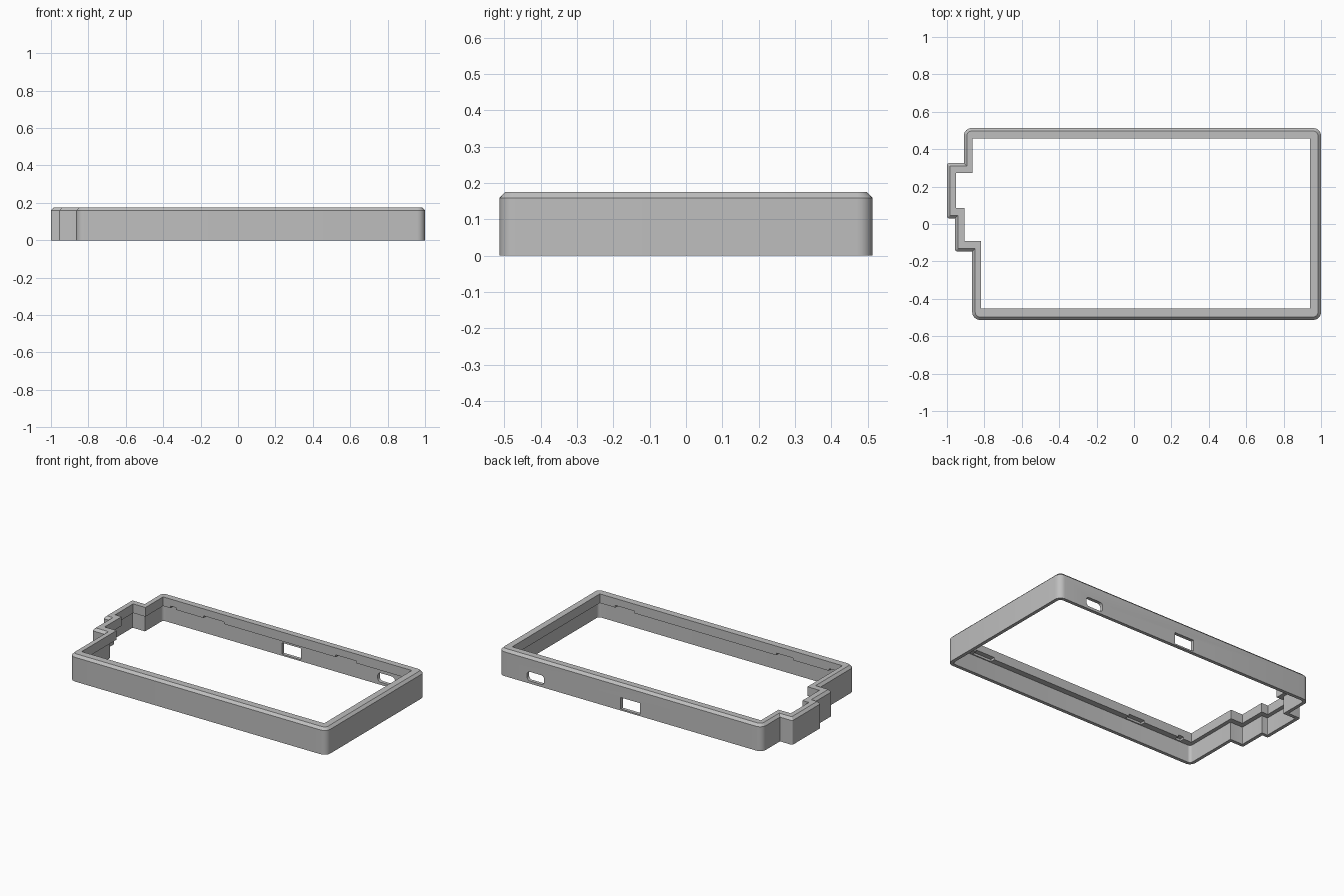
import bpy, bmesh, math
from mathutils import Vector, Matrix

cube = bpy.data.objects.get("Cube")
if cube:
    bpy.data.objects.remove(cube, do_unlink=True)

HEIGHT, CHAMFER, LEDGE, WALL = 0.175, 0.016, 0.115, 0.022

mat = bpy.data.materials.new("grey plastic")
mat.use_nodes = True
grey = (0.52, 0.52, 0.52, 1)
mat.diffuse_color = grey
mat.node_tree.nodes["Principled BSDF"].inputs["Base Color"].default_value = grey

# Stepped plan of the case, anticlockwise
OUTER = [(-.865, -.513), (1, -.513), (1, .513), (-.91, .513), (-.91, .326),
         (-1, .326), (-1, .03), (-.957, .03), (-.957, -.147), (-.865, -.147)]
OPENING = [(-.818, -.452), (.942, -.452), (.942, .456), (-.863, .456), (-.863, .273),
           (-.952, .273), (-.952, .086), (-.905, .086), (-.905, -.09), (-.818, -.09)]


def outline(inset, steps=6):
    """Inset the outer plan, rounding its convex corners."""
    result = []
    for i, point in enumerate(OUTER):
        p = Vector(point)
        d1 = (p - Vector(OUTER[i - 1])).normalized()
        d2 = (Vector(OUTER[(i + 1) % len(OUTER)]) - p).normalized()
        n1, n2 = Vector((-d1.y, d1.x)), Vector((-d2.y, d2.x))
        q = p + inset * (n1 + n2)
        if d1.cross(d2) < 0:
            result.append(q)
            continue
        r = max((0.042 if i < 4 else 0.012) - inset, 0.003)
        for k in range(steps + 1):
            a = math.pi / 2 * k / steps
            result.append(q + r * (n1 + n2 - n1 * math.cos(a) - n2 * math.sin(a)))
    return result


def finish(bm, name):
    bmesh.ops.recalc_face_normals(bm, faces=bm.faces)
    mesh = bpy.data.meshes.new(name)
    bm.to_mesh(mesh)
    bm.free()
    mesh.materials.append(mat)
    obj = bpy.data.objects.new(name, mesh)
    bpy.context.collection.objects.link(obj)
    return obj


def loft(name, layers):
    """Stack plan outlines at given heights into a closed solid."""
    bm = bmesh.new()
    rings = [[bm.verts.new((p[0], p[1], z)) for p in pts] for pts, z in layers]
    for low, high in zip(rings, rings[1:]):
        n = len(low)
        for i in range(n):
            j = (i + 1) % n
            bm.faces.new((low[i], low[j], high[j], high[i]))
    bm.faces.new(rings[0][::-1])
    bm.faces.new(rings[-1])
    return finish(bm, name)


def box(name, x, y, z, rounding=0):
    """Box between pairs of limits, optionally rounded along y."""
    bm = bmesh.new()
    size = [b - a for a, b in (x, y, z)]
    middle = [(a + b) / 2 for a, b in (x, y, z)]
    bmesh.ops.create_cube(bm, size=1, matrix=Matrix.Translation(middle) @ Matrix.Diagonal((*size, 1)))
    if rounding:
        edges = [e for e in bm.edges if abs(e.verts[0].co.y - e.verts[1].co.y) > 0.01]
        bmesh.ops.bevel(bm, geom=edges, offset=rounding, segments=5, profile=0.5, affect='EDGES')
    return finish(bm, name)


# Solid body with a chamfered top edge
case = loft("case_frame", [(outline(0), 0), (outline(0), HEIGHT - CHAMFER),
                           (outline(CHAMFER), HEIGHT)])

# Lower cavity, which leaves thin walls, and the opening through the top lip
cutters = [loft("cavity_cutter", [(outline(WALL), -.1), (outline(WALL), LEDGE)]),
           loft("opening_cutter", [(OPENING, -.2), (OPENING, .3)])]

# Connector ports in the back wall
cutters.append(box("round_port_cutter", (.67, .795), (.45, .6), (.017, .077), .022))
cutters.append(box("square_port_cutter", (-.025, .115), (.45, .6), (.01, .085)))

# Clip recesses under the lip, along the back and the front
for side, spans in ((1, [(-.81, -.77), (-.57, -.42), (.39, .54)]),
                    (-1, [(.69, .83), (-.46, -.34), (-.76, -.72)])):
    for span in spans:
        y = sorted((side * .43, side * .484))
        cutters.append(box("clip_recess_cutter", span, y, (.09, LEDGE + .014)))

for cutter in cutters:
    cutter.hide_render = True
    mod = case.modifiers.new("cut", 'BOOLEAN')
    mod.operation, mod.solver, mod.object = 'DIFFERENCE', 'EXACT', cutter

bpy.ops.object.select_all(action='DESELECT')
case.select_set(True)
bpy.context.view_layer.objects.active = case
for mod in list(case.modifiers):
    bpy.ops.object.modifier_apply(modifier=mod.name)
for cutter in cutters:
    bpy.data.objects.remove(cutter, do_unlink=True)
bpy.ops.object.shade_smooth_by_angle(angle=math.radians(30))
